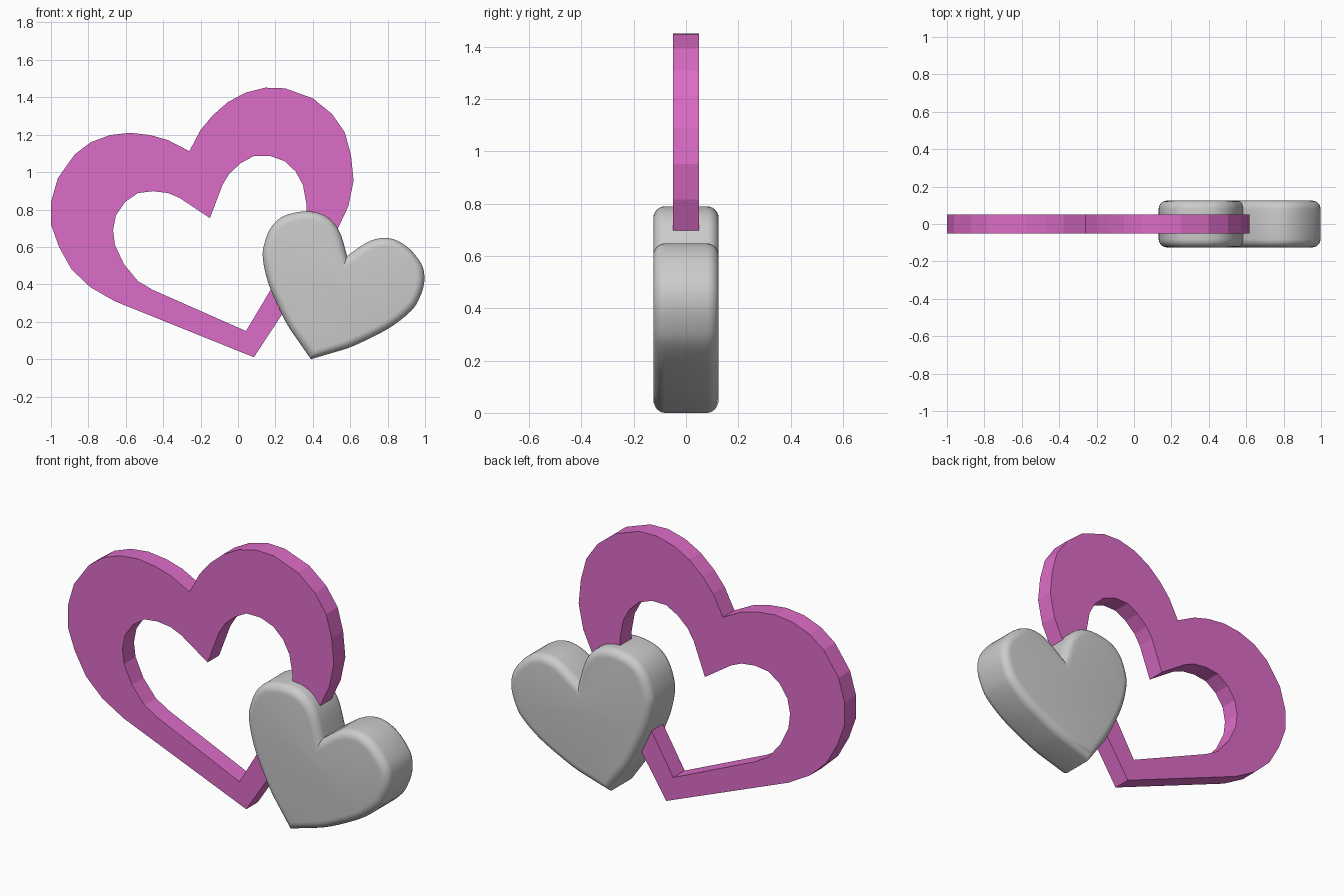
import bpy, bmesh, math
from mathutils import Vector
from mathutils.geometry import intersect_point_line

if "Cube" in bpy.data.objects:
    bpy.data.objects.remove(bpy.data.objects["Cube"])


def smooth_path(pts, steps):
    """Catmull-Rom through the points; the first (straight) segment stays whole."""
    p = [Vector(q) for q in pts]
    out = [p[0]]
    for i in range(1, len(p) - 1):
        a, b, c = p[i - 1], p[i], p[i + 1]
        d = p[min(i + 2, len(p) - 1)]
        for s in range(steps):
            t = s / steps
            out.append(0.5 * (2 * b + (c - a) * t + (2 * a - 5 * b + 4 * c - d) * t * t
                              + (3 * b - a - 3 * c + d) * t ** 3))
    return out + [p[-1]]


def heart_loop(half):
    """Close a half heart (tip to notch) by reflecting it across its axis."""
    half = [Vector(q) for q in half]
    mirrored = []
    for q in half[1:-1]:
        foot = intersect_point_line(q, half[0], half[-1])[0]
        mirrored.append(Vector(foot[:2]) * 2 - q)
    return half + mirrored[::-1]


def heart_plate(name, loops, depth, bevel=0.0):
    bm = bmesh.new()
    edges = []
    for loop in loops:
        vs = [bm.verts.new((x, -depth / 2, z)) for x, z in loop]
        if len(loops) == 1:
            bm.faces.new(vs)
        else:
            edges += [bm.edges.new((vs[i - 1], vs[i])) for i in range(len(vs))]
    if edges:
        bmesh.ops.triangle_fill(bm, edges=edges, use_beauty=True, normal=(0, -1, 0))
    ext = bmesh.ops.extrude_face_region(bm, geom=bm.faces[:], use_keep_orig=True)
    bmesh.ops.translate(bm, vec=(0, depth, 0),
                        verts=[g for g in ext["geom"] if isinstance(g, bmesh.types.BMVert)])
    bmesh.ops.recalc_face_normals(bm, faces=bm.faces[:])
    if bevel:
        rims = [e for e in bm.edges if abs(e.verts[0].co.y - e.verts[1].co.y) < 1e-5]
        bmesh.ops.bevel(bm, geom=rims, offset=bevel, offset_type='OFFSET', segments=6,
                        profile=0.5, affect='EDGES', clamp_overlap=False)
    me = bpy.data.meshes.new(name)
    bm.to_mesh(me)
    bm.free()
    ob = bpy.data.objects.new(name, me)
    bpy.context.collection.objects.link(ob)
    return ob


# Open faceted heart frame
outer = [(.085, .01), (-.66, .31), (-.79, .385), (-.89, .48), (-.957, .6), (-1, .72),
         (-1, .84), (-.963, .968), (-.872, 1.096), (-.786, 1.16), (-.684, 1.198),
         (-.578, 1.21), (-.47, 1.198), (-.374, 1.171), (-.26, 1.112)]
inner = [(.043, .15), (-.455, .37), (-.535, .417), (-.61, .508), (-.658, .61),
         (-.668, .69), (-.652, .77), (-.604, .84), (-.535, .888), (-.455, .898),
         (-.374, .888), (-.31, .861), (-.15, .754)]
frame = heart_plate("heart_frame", [heart_loop(outer), heart_loop(inner)], 0.10)
pink = bpy.data.materials.new("pink")
pink.diffuse_color = (0.72, 0.15, 0.57, 1)
pink.use_nodes = True
pink.node_tree.nodes["Principled BSDF"].inputs["Base Color"].default_value = pink.diffuse_color
frame.data.materials.append(pink)

# Small solid heart with rounded rims
solid = [(.39, 0), (.278, .16), (.209, .294), (.16, .412), (.133, .535), (.139, .61),
         (.171, .695), (.225, .754), (.294, .781), (.374, .79), (.449, .775),
         (.508, .733), (.551, .663), (.583, .55)]
heart = heart_plate("solid_heart", [heart_loop(smooth_path(solid, 3))], 0.25, bevel=0.045)
bpy.context.view_layer.objects.active = heart
heart.select_set(True)
bpy.ops.object.shade_smooth_by_angle(angle=math.radians(35))
